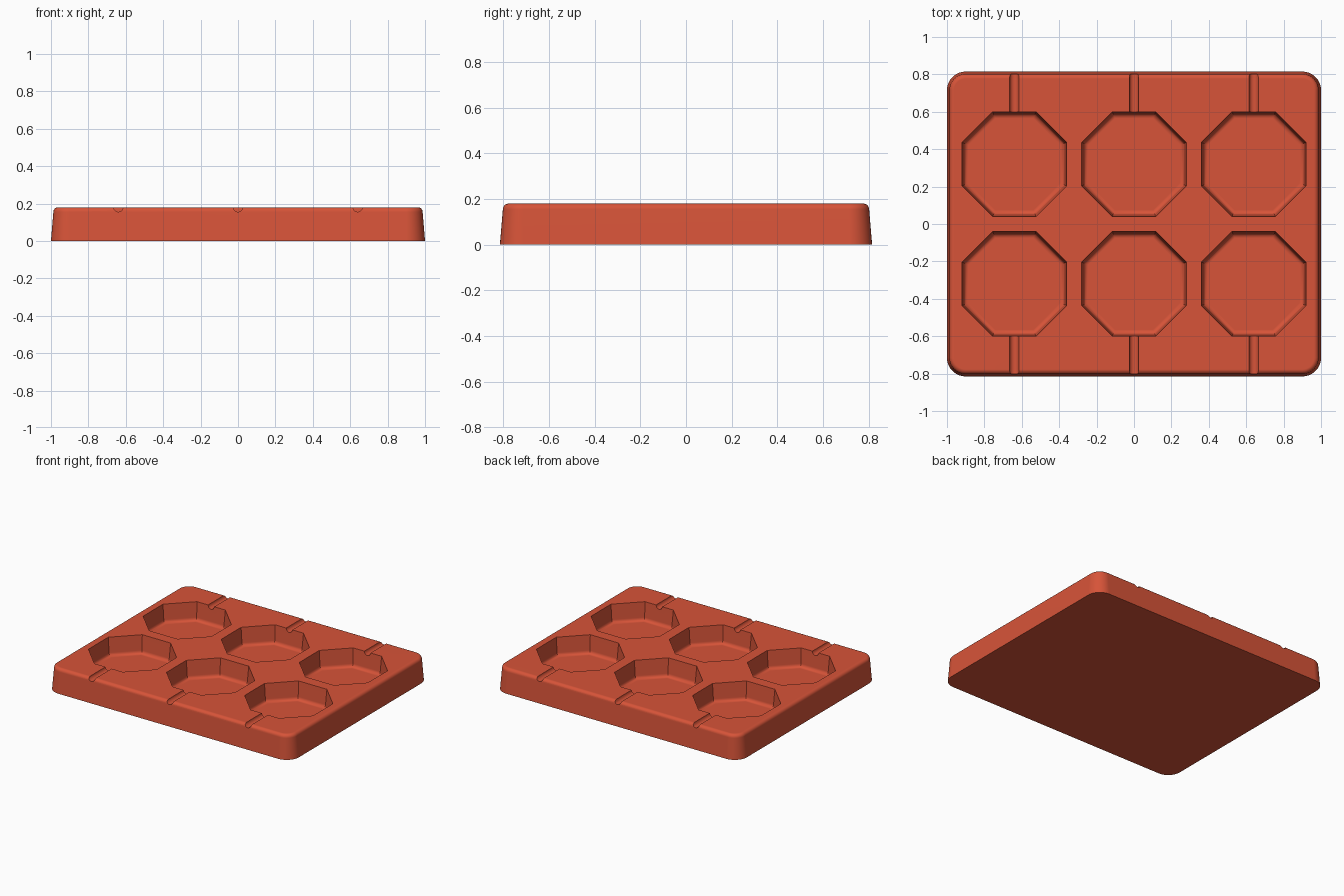
import bpy
import bmesh
from math import cos, sin, pi, radians

cube = bpy.data.objects.get("Cube")
if cube:
    bpy.data.objects.remove(cube, do_unlink=True)

HALF_X, HALF_Y, HEIGHT = 1.0, 0.815, 0.18
CORNER = 0.1
PITCH_X, ROW_Y = 0.64, 0.32
APOTHEM, DEPTH = 0.28, 0.135
GROOVE = 0.025

clay = bpy.data.materials.new("terracotta_red")
clay.use_nodes = True
colour = (0.68, 0.088, 0.04, 1)
clay.diffuse_color = colour
clay.node_tree.nodes["Principled BSDF"].inputs["Base Color"].default_value = colour


def loft(bm, rings):
    """Skin a stack of closed rings, bottom to top, and cap both ends."""
    loops = [[bm.verts.new(p) for p in ring] for ring in rings]
    n = len(loops[0])
    for low, high in zip(loops, loops[1:]):
        for i in range(n):
            j = (i + 1) % n
            bm.faces.new((low[i], low[j], high[j], high[i]))
    bm.faces.new(loops[0][::-1])
    bm.faces.new(loops[-1])


def rounded_rect(inset, z, steps=10):
    r = CORNER - inset
    ring = []
    for k, (sx, sy) in enumerate(((1, 1), (-1, 1), (-1, -1), (1, -1))):
        for s in range(steps + 1):
            a = (k + s / steps) * pi / 2
            ring.append((sx * (HALF_X - CORNER) + r * cos(a),
                         sy * (HALF_Y - CORNER) + r * sin(a), z))
    return ring


def octagon(cx, cy, apothem, z):
    r = apothem / cos(pi / 8)
    return [(cx + r * cos(pi / 8 + i * pi / 4),
             cy + r * sin(pi / 8 + i * pi / 4), z) for i in range(8)]


def fillet(radius, steps=5):
    """Quarter round as (inset, rise) pairs, starting on the wall."""
    return [(radius * (1 - cos(a)), radius * sin(a))
            for a in (i * pi / 2 / steps for i in range(steps + 1))]


def make_object(name, bm):
    bmesh.ops.recalc_face_normals(bm, faces=bm.faces[:])
    mesh = bpy.data.meshes.new(name)
    bm.to_mesh(mesh)
    bm.free()
    mesh.materials.append(clay)
    obj = bpy.data.objects.new(name, mesh)
    bpy.context.collection.objects.link(obj)
    return obj


# Tray block with drafted walls and a rounded top edge
draft, edge = 0.013, 0.025
bm = bmesh.new()
loft(bm, [rounded_rect(0, 0)] +
     [rounded_rect(draft + i, HEIGHT - edge + z) for i, z in fillet(edge)])
tray = make_object("tray", bm)

# Octagonal pockets with drafted walls and rounded floor edges
bm = bmesh.new()
wall_draft, floor_round = 0.01, 0.025
floor = HEIGHT - DEPTH
for x in (-PITCH_X, 0, PITCH_X):
    for y in (-ROW_Y, ROW_Y):
        rings = [octagon(x, y, APOTHEM - wall_draft - i, floor + floor_round - z)
                 for i, z in reversed(fillet(floor_round))]
        rings.append(octagon(x, y, APOTHEM, HEIGHT))
        rings.append(octagon(x, y, APOTHEM, HEIGHT + 0.1))
        loft(bm, rings)
pockets = make_object("pocket_cutter", bm)

# Round stick grooves from each pocket to the outer wall
bm = bmesh.new()
for x in (-PITCH_X, 0, PITCH_X):
    for side in (-1, 1):
        loft(bm, [[(x + GROOVE * cos(i * pi / 8), side * y,
                    HEIGHT + GROOVE * sin(i * pi / 8)) for i in range(16)]
                  for y in (ROW_Y + 0.1, HALF_Y + 0.1)])
grooves = make_object("groove_cutter", bm)

# Carve the tray, then discard the cutters
bpy.ops.object.select_all(action='DESELECT')
bpy.context.view_layer.objects.active = tray
tray.select_set(True)
for cutter in (pockets, grooves):
    cutter.hide_render = True
    mod = tray.modifiers.new(cutter.name, 'BOOLEAN')
    mod.operation = 'DIFFERENCE'
    mod.solver = 'EXACT'
    mod.object = cutter
    bpy.ops.object.modifier_apply(modifier=mod.name)
    bpy.data.objects.remove(cutter, do_unlink=True)

# Smooth the rounded edges while the flats stay flat
bpy.ops.object.shade_smooth_by_angle(angle=radians(30))
weighted = tray.modifiers.new("even_shading", 'WEIGHTED_NORMAL')
weighted.keep_sharp = True
